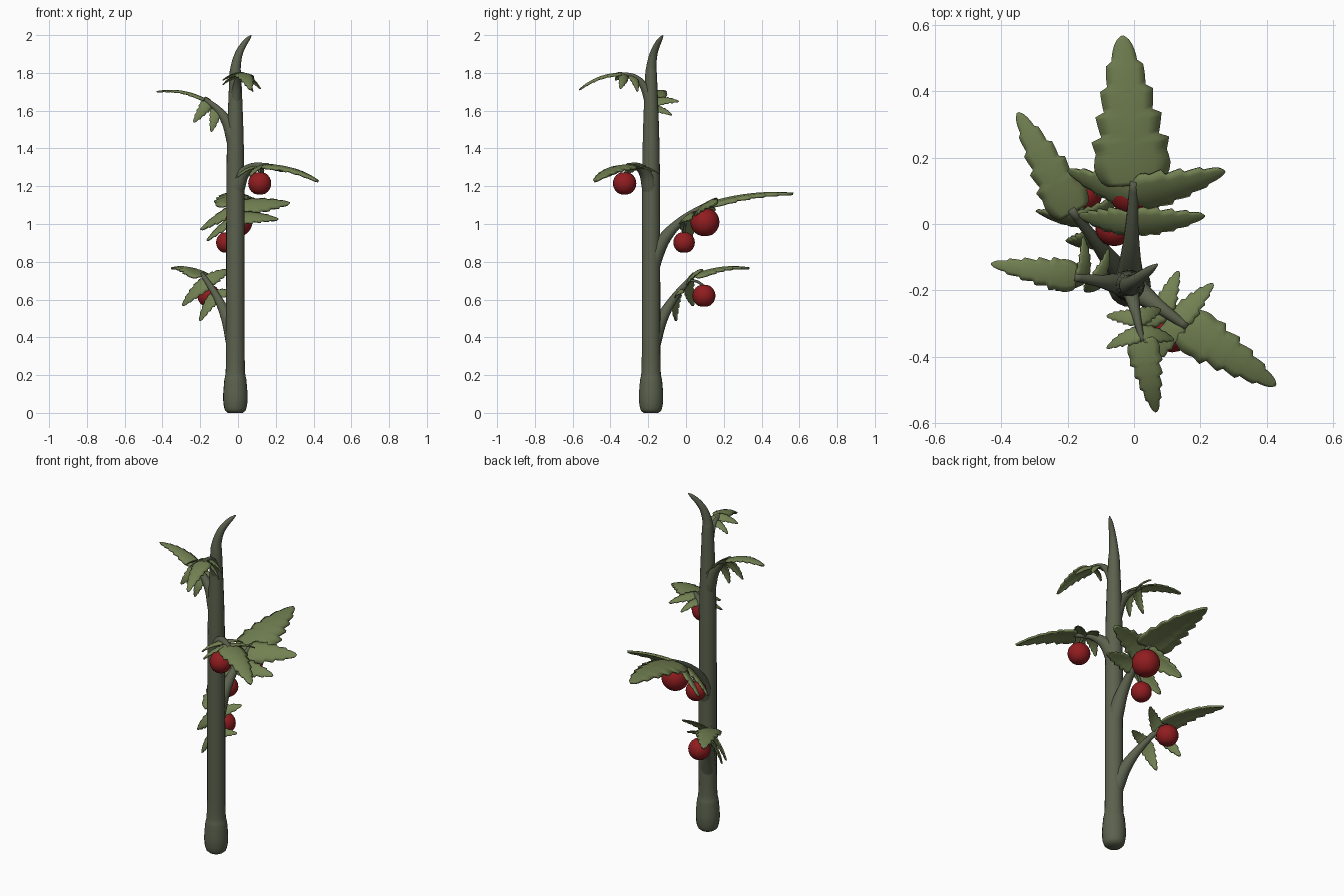
import bpy, bmesh, math
from mathutils import Vector as V

if "Cube" in bpy.data.objects:
    bpy.data.objects.remove(bpy.data.objects["Cube"])


def material(name, *rgb):
    m = bpy.data.materials.new(name)
    m.diffuse_color = (*rgb, 1)
    m.use_nodes = True
    m.node_tree.nodes["Principled BSDF"].inputs["Base Color"].default_value = m.diffuse_color
    return m


STEM = material("stem green", 0.105, 0.12, 0.075)
LEAF = material("leaf green", 0.17, 0.22, 0.085)
RED = material("fruit red", 0.28, 0.012, 0.014)
UP = V((0, 0, 1))
AXIS = V((-0.014, -0.185, 0))  # centre line of the stem


def finish(bm, name, mat):
    bmesh.ops.recalc_face_normals(bm, faces=bm.faces)
    for f in bm.faces:
        f.smooth = True
    me = bpy.data.meshes.new(name)
    bm.to_mesh(me)
    bm.free()
    me.materials.append(mat)
    ob = bpy.data.objects.new(name, me)
    bpy.context.collection.objects.link(ob)
    return ob


def smooth_path(p, n=5):
    # Catmull-Rom through 4D points (position and radius)
    p = [2 * p[0] - p[1]] + p + [2 * p[-1] - p[-2]]
    out = []
    for i in range(1, len(p) - 2):
        a, b, c, d = p[i - 1:i + 3]
        for k in range(n):
            t = k / n
            m0, m1 = (c - a) / 2, (d - b) / 2
            out.append(b + m0 * t + (3 * (c - b) - 2 * m0 - m1) * t ** 2
                       + (2 * (b - c) + m0 + m1) * t ** 3)
    return out + [p[-2]]


def tube(name, centres, radii, sides=14):
    path = smooth_path([V((*c, r)) for c, r in zip(centres, radii)])
    bm = bmesh.new()
    rings, ref = [], V((1, 0.3, 0.1))
    for i, q in enumerate(path):
        t = (path[min(i + 1, len(path) - 1)] - path[max(i - 1, 0)]).to_3d().normalized()
        ref = (ref - t * ref.dot(t)).normalized()
        w = t.cross(ref)
        rings.append([bm.verts.new(q.to_3d() + q[3] * (math.cos(a) * ref + math.sin(a) * w))
                      for a in (math.tau * k / sides for k in range(sides))])
    for A, B in zip(rings, rings[1:]):
        for k in range(sides):
            j = (k + 1) % sides
            bm.faces.new((A[k], A[j], B[j], B[k]))
    bm.faces.new(rings[0])
    bm.faces.new(rings[-1])
    return finish(bm, name, STEM)


def leaf(name, base, tip, width, up, arch, base_w, teeth):
    # serrated blade: tapering outline with forward-pointing teeth, drooping edges
    d = (tip - base).normalized()
    side = d.cross(up).normalized()
    n = side.cross(d)
    bm = bmesh.new()
    rows, N = [], teeth * 6
    for i in range(N + 1):
        t = i / N
        w = min(1, base_w + (1 - base_w) * math.sqrt(t / 0.14)) * min(1, 1.06 * (1 - t) ** 0.6)
        if t > 0.2:
            w *= 0.87 + 0.34 * ((t * teeth) % 1)
        w = max(w, 0.02) * width / 2
        c = base.lerp(tip, t) + n * arch * 4 * t * (1 - t)
        rows.append([bm.verts.new(c + side * s * w - n * 0.22 * w * s * s)
                     for s in (-1, -0.6, 0, 0.6, 1)])
    for A, B in zip(rows, rows[1:]):
        for k in range(4):
            bm.faces.new((A[k], A[k + 1], B[k + 1], B[k]))
    m = finish(bm, name, LEAF).modifiers.new("thickness", "SOLIDIFY")
    m.thickness = min(0.012, 0.08 * width)
    m.offset = 0


def branch(name, z_start, z_bend, end, tip, width, size, left, right):
    # rises inside the stem, bends out to its end, carries an end leaf and two leaflet pairs
    p0, p1, p2 = AXIS + UP * z_start, AXIS + UP * z_bend, V(end)

    def at(t):
        return p0 * (1 - t) ** 2 + p1 * 2 * t * (1 - t) + p2 * t * t

    tube(name, [at(i / 4) for i in range(5)],
         [size * r for r in (0.03, 0.042, 0.032, 0.02, 0.012)])
    leaf(name + "_end_leaf", at(0.98), V(tip), width, UP, 0.022, 0.65, 6)
    along = (p2 - at(0.5)).normalized()
    for label, offset in (("left", V(left)), ("right", V(right))):
        for pair, t, d in (("outer", 0.92, offset), ("inner", 0.77, offset * 0.8 - along * 0.05)):
            n = d.cross(along)
            if n.z < 0:
                n.negate()
            leaf(f"{name}_{label}_{pair}_leaflet", at(t), at(t) + d, 0.5 * d.length,
                 n, 0.012, 0.35, 5)


def fruit(name, x, y, z, r, hang):
    # ball with dimpled poles on a short stalk
    c = V((x, y, z))
    bm = bmesh.new()
    bmesh.ops.create_uvsphere(bm, u_segments=18, v_segments=12, radius=r)
    for v in bm.verts:
        v.co.z *= 0.92 + 0.2 * min(0.4, math.hypot(v.co.x, v.co.y) / r)
        v.co += c
    finish(bm, name, RED)
    top = c + UP * r * 0.85
    hook = V(hang)
    tube(name + "_stalk", [hook, hook.lerp(top, 0.5) + UP * 0.01, top], [0.007] * 3, 8)


# main stem: swollen foot, straight shaft, curled pointed tip
heights = (0, .02, .08, .17, .26, .7, 1.35, 1.75, 1.83, 1.9, 1.95, 1.98, 1.998)
radii = (.04, .057, .065, .059, .05, .049, .046, .033, .027, .021, .016, .011, .003)
tube("main_stem", [AXIS + V((.084, .063, 0)) * max(0, (z - 1.78) / .218) ** 2.6 + UP * z
                   for z in heights], radii, 18)

branch("left_branch", 1.36, 1.56, (-.18, -.16, 1.665), (-.43, -.12, 1.7), .1, .95,
       (0, .125, 0), (-.08, -.035, -.11))
branch("front_branch", 1.55, 1.8, (.025, -.355, 1.797), (.066, -.565, 1.71), .1, .65,
       (-.1, -.045, -.035), (.1, -.02, -.08))
branch("front_right_branch", 1.1, 1.33, (.16, -.31, 1.31), (.425, -.485, 1.225), .145, 1,
       (.105, .11, -.035), (-.07, -.125, -.06))
branch("back_branch", .7, .96, (0, .13, 1.115), (-.035, .567, 1.16), .235, 1,
       (-.195, .08, -.12), (.275, .08, .02))
branch("back_left_branch", .27, .5, (-.19, .045, .735), (-.35, .335, .765), .14, 1,
       (-.13, .03, -.13), (.125, .08, .06))

fruit("front_fruit", .115, -.325, 1.215, .062, (.11, -.28, 1.3))
fruit("back_fruit_large", 0, .1, 1.01, .077, (0, .08, 1.075))
fruit("back_fruit_small", -.06, -.01, .902, .057, (-.005, 0, 1.01))
fruit("low_fruit", -.155, .095, .62, .061, (-.16, .02, .7))
